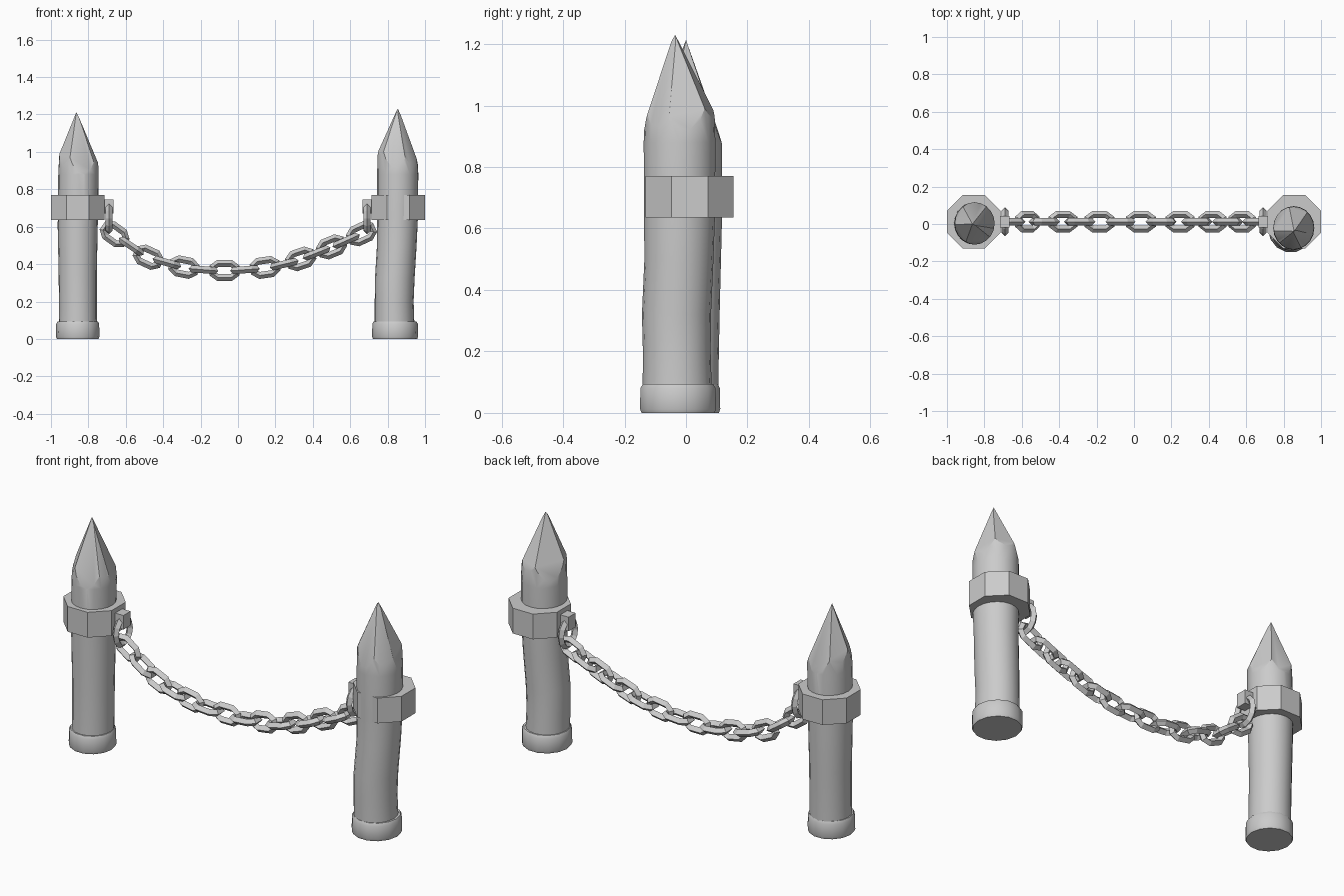
import bpy, bmesh
from math import pi, sin, cos, radians, atan2
from mathutils import Vector, Matrix

if "Cube" in bpy.data.objects:
    bpy.data.objects.remove(bpy.data.objects["Cube"])


def finish(name, bm, smooth=None):
    bmesh.ops.recalc_face_normals(bm, faces=bm.faces)
    me = bpy.data.meshes.new(name)
    bm.to_mesh(me)
    bm.free()
    ob = bpy.data.objects.new(name, me)
    bpy.context.collection.objects.link(ob)
    if smooth:
        bpy.ops.object.select_all(action='DESELECT')
        ob.select_set(True)
        bpy.context.view_layer.objects.active = ob
        bpy.ops.object.shade_smooth_by_angle(angle=radians(smooth))
    return ob


def loft(sections, sides, ky=1.0, turn=0.0):
    """Closed column through (z, cx, cy, radius) sections."""
    bm = bmesh.new()
    rings = []
    for z, cx, cy, r in sections:
        rings.append([bm.verts.new((cx + r * cos(turn + 2 * pi * i / sides),
                                    cy + ky * r * sin(turn + 2 * pi * i / sides), z))
                      for i in range(sides)])
    for a, b in zip(rings, rings[1:]):
        for i in range(sides):
            j = (i + 1) % sides
            bm.faces.new((a[i], a[j], b[j], b[i]))
    bm.faces.new(rings[0])
    bm.faces.new(rings[-1])
    return bm


def carve(bm, tip, cuts):
    """Whittle a point: each cut is (direction, run, rise, drop of plane above tip)."""
    for deg, run, rise, lift in cuts:
        a = radians(deg)
        n = Vector((cos(a) * rise, sin(a) * rise, run)).normalized()
        bmesh.ops.bisect_plane(bm, geom=bm.verts[:] + bm.edges[:] + bm.faces[:], dist=1e-5,
                               plane_co=Vector(tip) + Vector((0, 0, lift)), plane_no=n,
                               clear_outer=True)
        bmesh.ops.holes_fill(bm, edges=[e for e in bm.edges if e.is_boundary], sides=0)


def sweep_link(path, half):
    """Closed bar with a diamond section along a flat outline in XZ."""
    bm = bmesh.new()
    n = len(path)
    rings = []
    for i, (x, z) in enumerate(path):
        p = Vector((x, 0, z))
        t = Vector((path[(i + 1) % n][0] - path[i - 1][0], 0, path[(i + 1) % n][1] - path[i - 1][1])).normalized()
        out = Vector((t.z, 0, -t.x))
        rings.append([bm.verts.new(p + out * half * a + Vector((0, half * b, 0)))
                      for a, b in ((1, 0), (0, 1), (-1, 0), (0, -1))])
    for i in range(n):
        a, b = rings[i], rings[(i + 1) % n]
        for k in range(4):
            bm.faces.new((a[k], a[(k + 1) % 4], b[(k + 1) % 4], b[k]))
    return bm


# wooden posts with whittled points
left = [(0.02, -.857, -.002, .103), (.15, -.856, 0, .101), (.35, -.857, .003, .102), (.6, -.857, .004, .107),
        (.88, -.853, .003, .108), (1.0, -.85, .003, .105), (1.3, -.85, .003, .103)]
bm = loft(left, 20, 1.05)
carve(bm, (-.864, 0, 1.213), [(20, .115, .31, 0), (88, .115, .33, 0), (150, .1, .29, 0), (215, .105, .31, 0),
                              (285, .115, .34, 0), (335, .11, .27, .01)])
finish("left_post", bm, 25)
right = [(0.02, .838, -.028, .107), (.2, .835, -.03, .104), (.32, .838, -.031, .106), (.5, .849, -.023, .106),
         (.65, .853, -.021, .109), (.88, .854, -.021, .11), (1.0, .853, -.021, .107), (1.3, .853, -.021, .105)]
bm = loft(right, 20, 1.06)
carve(bm, (.855, -.035, 1.23), [(10, .1, .29, .01), (75, .125, .27, 0), (145, .112, .3, 0), (205, .11, .27, .01),
                                (262, .1, .33, .02), (262, .035, .06, 0), (320, .115, .34, 0), (10, .06, .13, 0)])
finish("right_post", bm, 25)

# base caps
for name, cx, cy, r in (("left_base", -.857, -.005, .116), ("right_base", .84, -.026, .123)):
    finish(name, loft([(0, cx, cy, r * .96), (.012, cx, cy, r), (.08, cx, cy, r * .99), (.094, cx, cy, r * .93)],
                      14, 1.03), 30)

# octagonal collars, eye blocks and hanging rings on both sides
ring = [(.06 * cos(2 * pi * i / 12), .068 * sin(2 * pi * i / 12)) for i in range(12)]
for side, s in (("left", -1), ("right", 1)):
    r = .143 / cos(pi / 8)
    finish(side + "_collar", loft([(.635, s * .857, .012, r), (.77, s * .857, .012, r)], 8, 1.0, pi / 8))
    bm = bmesh.new()
    bmesh.ops.create_cube(bm, size=1, matrix=Matrix.Translation((s * .695, .012, .708)) @
                          Matrix.Diagonal((.06, .06, .075, 1)))
    finish(side + "_eye_block", bm)
    bm = sweep_link(ring, .018)
    bm.transform(Matrix.Translation((s * .69, .012, .645)) @ Matrix.Rotation(pi / 2, 4, 'Z'))
    finish(side + "_ring", bm)

# sagging chain, alternate links turned a quarter
centres = [(-.66, .56), (-.57, .495), (-.48, .437), (-.38, .408), (-.29, .384), (-.185, .37), (-.072, .366),
           (.037, .37), (.145, .382), (.247, .4), (.335, .428), (.42, .46), (.5, .492), (.578, .525), (.66, .563)]
half = [(.063, -.018), (.063, .018), (.035, .038), (-.035, .038)]
outline = half + [(-x, -z) for x, z in half]
for i, (x, z) in enumerate(centres):
    x0, z0 = centres[max(i - 1, 0)]
    x1, z1 = centres[min(i + 1, len(centres) - 1)]
    bm = sweep_link(outline, .019)
    bm.transform(Matrix.Translation((x, .012, z)) @ Matrix.Rotation(-atan2(z1 - z0, x1 - x0), 4, 'Y') @
                 Matrix.Rotation(pi / 2 * (i % 2), 4, 'X'))
    finish("chain_link_%02d" % (i + 1), bm)
